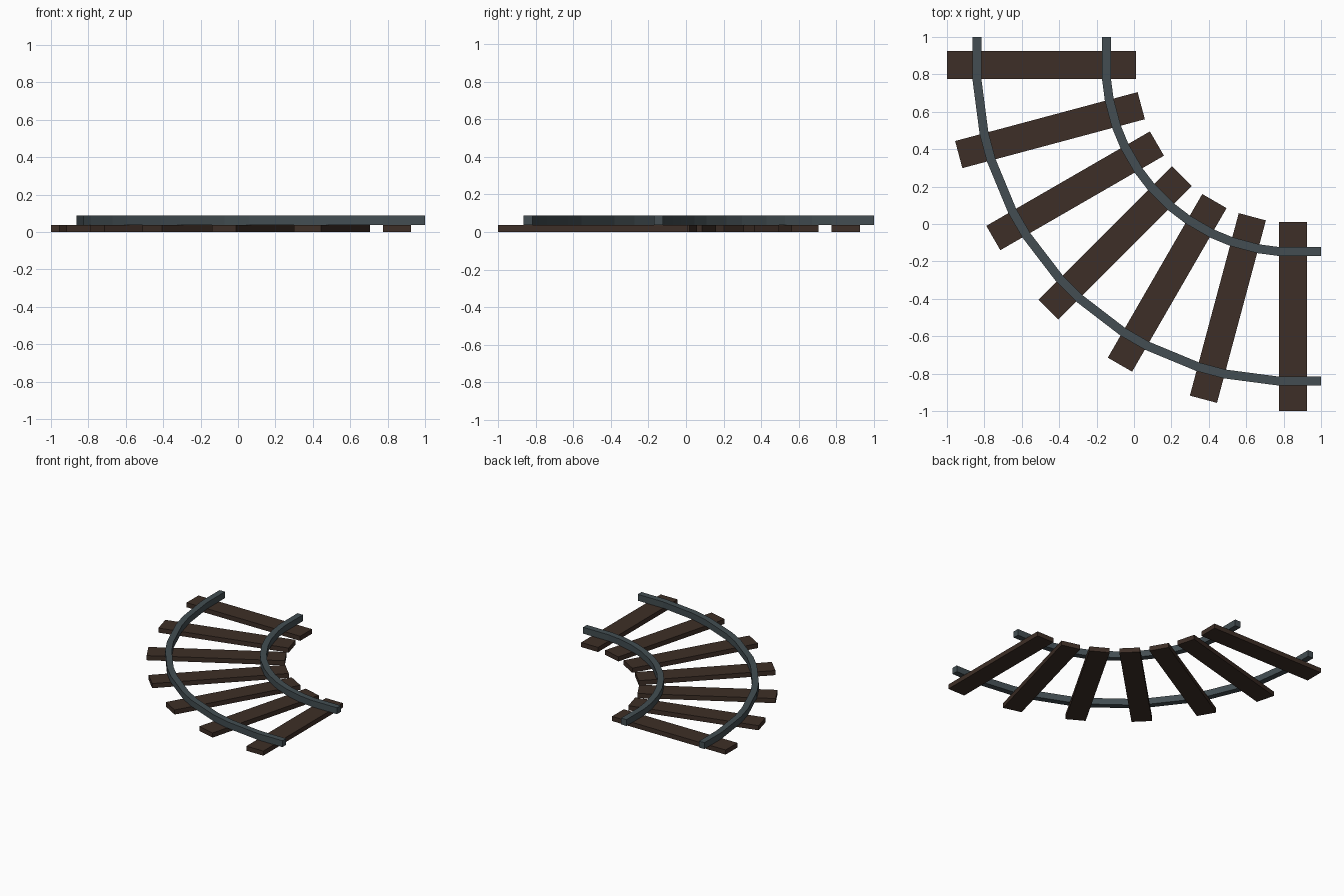
import bpy, bmesh, math
from mathutils import Vector, Matrix

if "Cube" in bpy.data.objects:
    bpy.data.objects.remove(bpy.data.objects["Cube"])

CENTRE = Vector((0.85, 0.85, 0))     # centre of the quarter turn
R_MID, R_OUT, R_IN = 1.345, 1.69, 0.997
TIE_LEN, TIE_W, TIE_H = 1.01, 0.15, 0.037
RAIL_W, RAIL_TOP = 0.048, 0.088
ANGLES = [math.radians(15 * i) for i in range(7)]


def material(name, rgb):
    m = bpy.data.materials.new(name)
    m.diffuse_color = (*rgb, 1)
    m.use_nodes = True
    m.node_tree.nodes["Principled BSDF"].inputs["Base Color"].default_value = m.diffuse_color
    return m


wood = material("dark brown wood", (0.048, 0.028, 0.020))
steel = material("blue grey steel", (0.056, 0.076, 0.085))


def finish(name, bm, mat):
    bmesh.ops.recalc_face_normals(bm, faces=bm.faces[:])
    me = bpy.data.meshes.new(name)
    bm.to_mesh(me)
    bm.free()
    me.materials.append(mat)
    ob = bpy.data.objects.new(name, me)
    bpy.context.collection.objects.link(ob)
    return ob


def radial(a):
    return Vector((-math.cos(a), -math.sin(a), 0))


def tangent(a):
    return Vector((math.sin(a), -math.cos(a), 0))


# Sleepers: radial planks every 15 degrees
for i, a in enumerate(ANGLES):
    bm = bmesh.new()
    bmesh.ops.create_cube(bm, size=1, matrix=Matrix.Diagonal((TIE_LEN, TIE_W, TIE_H, 1)))
    ob = finish(f"sleeper_{i + 1}", bm, wood)
    ob.location = CENTRE + radial(a) * R_MID + Vector((0, 0, TIE_H / 2))
    ob.rotation_euler.z = a


# Rails: straight across each sleeper, bending at the sleeper edges
def rail(name, radius):
    bm = bmesh.new()
    rings = []

    def ring(a, along):
        base = CENTRE + tangent(a) * along
        inner = base + radial(a) * (radius - RAIL_W / 2)
        outer = base + radial(a) * (radius + RAIL_W / 2)
        rings.append([bm.verts.new((p.x, p.y, z)) for p, z in (
            (inner, TIE_H), (outer, TIE_H), (outer, RAIL_TOP), (inner, RAIL_TOP))])

    for a in ANGLES:
        ring(a, -0.15 if a == ANGLES[0] else -TIE_W / 2)
        if a == ANGLES[0] or a == ANGLES[-1]:
            ring(a, TIE_W / 2 if a == ANGLES[0] else 0.15)
        else:
            ring(a, TIE_W / 2)
    for r, s in zip(rings, rings[1:]):
        for k in range(4):
            n = (k + 1) % 4
            bm.faces.new((r[k], r[n], s[n], s[k]))
    bm.faces.new(rings[0])
    bm.faces.new(rings[-1])
    finish(name, bm, steel)


rail("outer_rail", R_OUT)
rail("inner_rail", R_IN)
